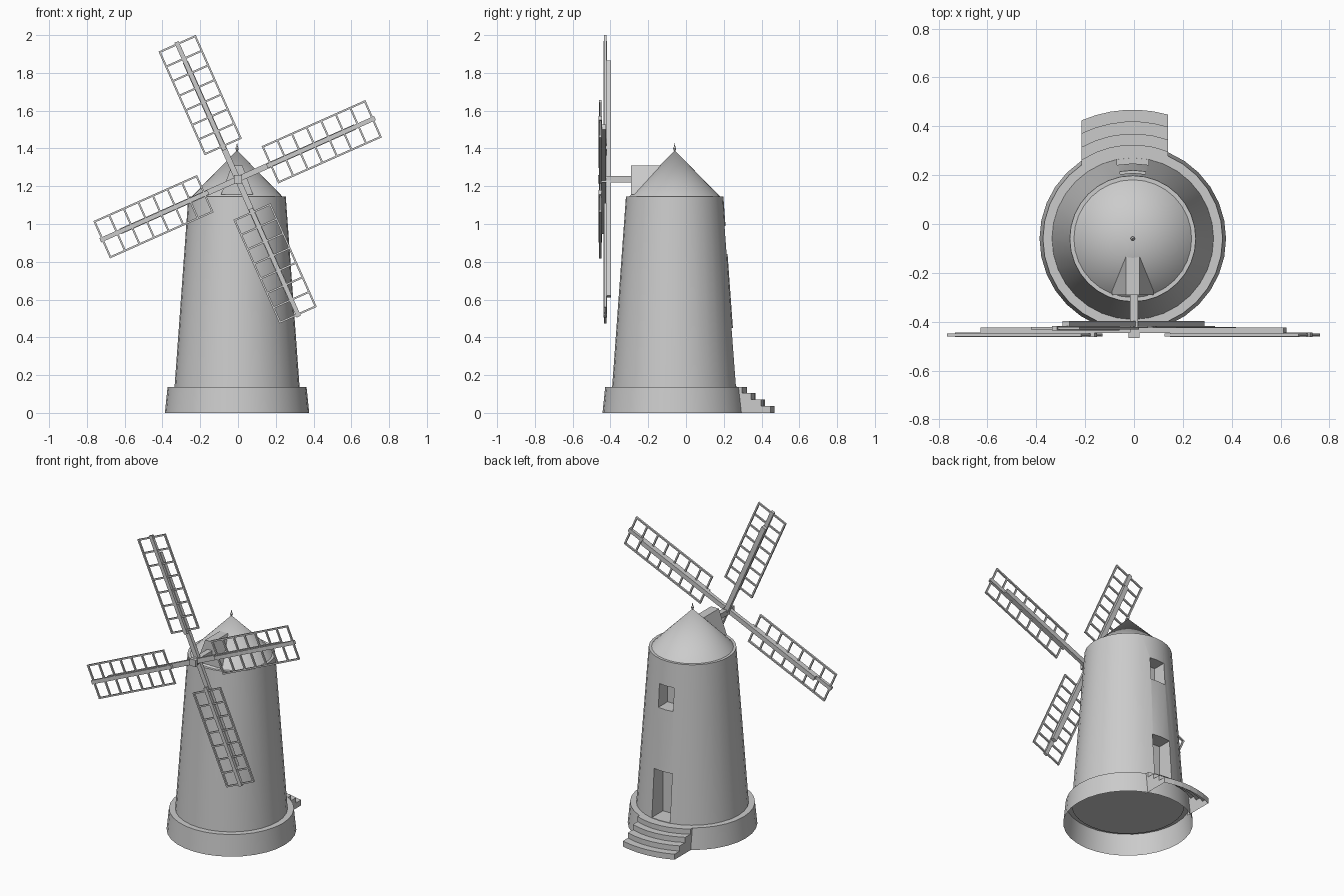
import bpy, bmesh
from math import sin, cos, pi, radians, sqrt, asin
from mathutils import Matrix, Vector

if "Cube" in bpy.data.objects:
    bpy.data.objects.remove(bpy.data.objects["Cube"])

CX, CY = -0.005, -0.06      # tower axis
HUB_Z = 1.237


def finish(name, bm, smooth=False):
    bmesh.ops.recalc_face_normals(bm, faces=bm.faces)
    me = bpy.data.meshes.new(name)
    bm.to_mesh(me)
    bm.free()
    ob = bpy.data.objects.new(name, me)
    bpy.context.collection.objects.link(ob)
    if smooth:
        bpy.ops.object.select_all(action='DESELECT')
        bpy.context.view_layer.objects.active = ob
        ob.select_set(True)
        bpy.ops.object.shade_smooth_by_angle(angle=radians(30))
    return ob


def lathe(name, profile, n=32):
    """Revolve (radius, z) points around the tower axis; radius 0 closes to a point."""
    bm = bmesh.new()
    rings = []
    for r, z in profile:
        if r == 0:
            rings.append([bm.verts.new((CX, CY, z))] * n)
        else:
            rings.append([bm.verts.new((CX + r * cos(2 * pi * i / n),
                                        CY + r * sin(2 * pi * i / n), z)) for i in range(n)])
    for a, b in zip(rings, rings[1:]):
        for i in range(n):
            j = (i + 1) % n
            bm.faces.new(list(dict.fromkeys((a[i], a[j], b[j], b[i]))))
    return finish(name, bm, True)


def add_box(bm, lo, hi):
    lo, hi = Vector(lo), Vector(hi)
    m = Matrix.Translation((lo + hi) / 2) @ Matrix.Diagonal((*(hi - lo), 1))
    bmesh.ops.create_cube(bm, size=1, matrix=m)


# Plinth: open-bottomed skirt
lathe("plinth", [(0.382, 0), (0.368, 0.137), (0.325, 0.137)])

# Tower with door and window recesses
tower = lathe("tower", [(0, 0.12), (0.332, 0.12), (0.331, 0.137), (0.258, 1.145), (0, 1.145)])
bm = bmesh.new()
add_box(bm, (CX - 0.065, 0.15, 0.14), (CX + 0.065, 0.5, 0.45))
add_box(bm, (CX - 0.053, 0.12, 0.84), (CX + 0.053, 0.5, 0.99))
cutter = finish("opening_cutter", bm)
cutter.hide_render = True
mod = tower.modifiers.new("openings", 'BOOLEAN')
mod.operation, mod.solver, mod.object = 'DIFFERENCE', 'EXACT', cutter
bpy.context.view_layer.objects.active = tower
bpy.ops.object.modifier_apply(modifier=mod.name)
bpy.data.objects.remove(cutter)

# Conical cap and finial
lathe("cap", [(0.243, 1.143), (0, 1.39)])
lathe("finial", [(0.004, 1.37), (0.004, 1.385), (0.009, 1.4), (0.004, 1.41), (0, 1.432)], 10)

# Curved steps, concentric with the tower
X0, X1, N = -0.215, 0.14, 6
radii = [0.36, 0.43, 0.48, 0.528]
heights = [0.137, 0.104, 0.07, 0.036]
section = [(radii[0], heights[0])]
radii = radii[1:] + [0.528]
section = [(0.36, 0.137), (0.385, 0.137), (0.385, 0.104), (0.43, 0.104),
           (0.43, 0.07), (0.48, 0.07), (0.48, 0.036), (0.528, 0.036), (0.528, 0)]
bm = bmesh.new()
cols = []
for i in range(N + 1):
    x = X0 + (X1 - X0) * i / N
    cols.append([bm.verts.new((x, CY + sqrt(r * r - (x - CX) ** 2), z)) for r, z in section])
for a, b in zip(cols, cols[1:]):
    for k in range(len(section) - 1):
        bm.faces.new((a[k], a[k + 1], b[k + 1], b[k]))
for col in (cols[0], cols[-1]):
    foot = bm.verts.new((col[0].co.x, col[0].co.y, 0))
    bm.faces.new(col + [foot])
finish("steps", bm)

# Wedge housing on the cap
bm = bmesh.new()
outline = [(-0.085, 1.155), (0.085, 1.155), (0.028, 1.31), (-0.028, 1.31)]
front, back = [[bm.verts.new((CX + x, y, z)) for x, z in outline] for y in (-0.29, -0.1)]
bm.faces.new(front)
bm.faces.new(back)
for i in range(4):
    j = (i + 1) % 4
    bm.faces.new((front[i], front[j], back[j], back[i]))
finish("shaft_housing", bm)

# Drive shaft with square end
bm = bmesh.new()
add_box(bm, (-0.017, -0.452, HUB_Z - 0.017), (0.017, -0.25, HUB_Z + 0.017))
add_box(bm, (-0.022, -0.466, HUB_Z - 0.022), (0.022, -0.445, HUB_Z + 0.022))
finish("drive_shaft", bm)


# Sails: a stock through the hub carrying two lattice frames
def sail_pair(name, angle, y_stock):
    rot = Matrix.Translation((-0.002, 0, HUB_Z)) @ Matrix.Rotation(-radians(angle), 4, 'Y')
    bm = bmesh.new()
    add_box(bm, (-0.68, y_stock - 0.023, -0.015), (0.68, y_stock, 0.015))
    bm.transform(rot)
    finish(name + "_stock", bm)
    y1 = y_stock - 0.021
    u0, u1, w, t, cells = 0.187, 0.788, 0.108, 0.005, 7
    for side in (0, 1):
        bm = bmesh.new()
        add_box(bm, (0.17, y1 - 0.018, -0.012), (u1 + 0.008, y1, 0.012))
        for v in (-w + t, w - t):
            add_box(bm, (u0, y1 - 0.015, v - t), (u1, y1 - 0.003, v + t))
        for i in range(cells + 1):
            u = u0 + t + (u1 - u0 - 2 * t) * i / cells
            add_box(bm, (u - t, y1 - 0.014, -w), (u + t, y1 - 0.004, w))
        bm.transform(rot @ Matrix.Rotation(pi * side, 4, 'Y'))
        finish(f"{name}_lattice_{side + 1}", bm)


sail_pair("upright_sail", 114, -0.397)
sail_pair("cross_sail", 24, -0.424)
